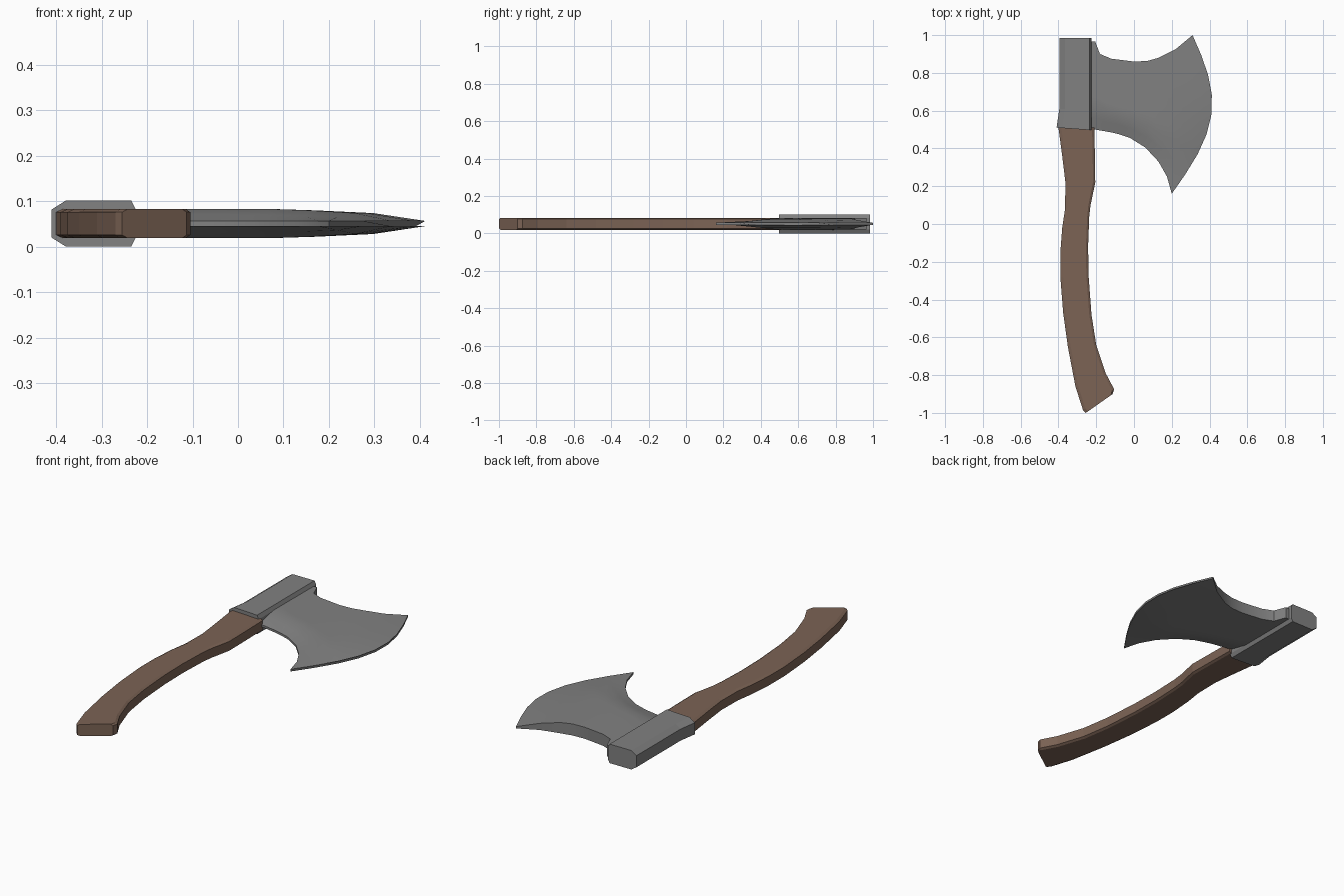
import bpy, bmesh, math
from mathutils import Vector

if "Cube" in bpy.data.objects:
    bpy.data.objects.remove(bpy.data.objects["Cube"])

ZC = 0.051  # mid-plane of the axe


def loft(name, rings, mat=None):
    """Skin a list of closed rings and cap both ends."""
    bm = bmesh.new()
    vs = [[bm.verts.new(p) for p in ring] for ring in rings]
    n = len(vs[0])
    for a, b in zip(vs, vs[1:]):
        for i in range(n):
            j = (i + 1) % n
            bm.faces.new((a[i], a[j], b[j], b[i]))
    bm.faces.new(vs[0])
    bm.faces.new(vs[-1])
    bmesh.ops.recalc_face_normals(bm, faces=bm.faces)
    me = bpy.data.meshes.new(name)
    bm.to_mesh(me)
    bm.free()
    ob = bpy.data.objects.new(name, me)
    bpy.context.collection.objects.link(ob)
    if mat:
        me.materials.append(mat)
    return ob


def section(left, right, half, cl, cr, cz):
    """Chamfered rectangle spanning left to right, +-half in z."""
    l, r = Vector((*left, ZC)), Vector((*right, ZC))
    d = (r - l).normalized()
    k = half - cz
    pts = [(l, 0, k), (l, cl, half), (r, -cr, half), (r, 0, k),
           (r, 0, -k), (r, -cr, -half), (l, cl, -half), (l, 0, -k)]
    return [p + d * s + Vector((0, 0, z)) for p, s, z in pts]


wood = bpy.data.materials.new("wood")
wood.diffuse_color = (0.20, 0.125, 0.09, 1)
wood.use_nodes = True
wood.node_tree.nodes["Principled BSDF"].inputs["Base Color"].default_value = wood.diffuse_color
steel = bpy.data.materials.new("steel")
steel.diffuse_color = (0.22, 0.22, 0.22, 1)
steel.use_nodes = True
steel.node_tree.nodes["Principled BSDF"].inputs["Base Color"].default_value = steel.diffuse_color

# Curved wooden handle: left and right outline points
outline = [
    ((-0.255, -1.0), (-0.113, -0.90)), ((-0.27, -0.985), (-0.105, -0.875)),
    ((-0.31, -0.86), (-0.15, -0.79)), ((-0.35, -0.65), (-0.20, -0.64)),
    ((-0.375, -0.47), (-0.225, -0.48)), ((-0.39, -0.28), (-0.24, -0.28)),
    ((-0.39, -0.15), (-0.243, -0.12)), ((-0.38, -0.02), (-0.237, 0.04)),
    ((-0.365, 0.08), (-0.23, 0.10)), ((-0.363, 0.22), (-0.205, 0.22)),
    ((-0.38, 0.36), (-0.207, 0.36)), ((-0.40, 0.51), (-0.21, 0.51)),
]
loft("handle", [section(l, r, 0.032, 0.015, 0.012, 0.007) for l, r in outline], wood)

# Metal socket, flared at its lower back corner
loft("socket", [
    section((-0.41, 0.51), (-0.225, 0.497), 0.051, 0.032, 0.01, 0.02),
    section((-0.395, 0.61), (-0.225, 0.61), 0.051, 0.03, 0.01, 0.02),
    section((-0.395, 0.985), (-0.225, 0.985), 0.051, 0.03, 0.01, 0.02),
], steel)

# Blade columns: top point, bottom point, bulge, half thickness top / middle
columns = [
    ((-0.24, 0.965), (-0.24, 0.50), 0, 0.031, 0.032),
    ((-0.205, 0.965), (-0.205, 0.50), 0, 0.031, 0.032),
    ((-0.18, 0.90), (-0.12, 0.485), 0, 0.031, 0.032),
    ((-0.12, 0.875), (-0.08, 0.475), 0, 0.031, 0.032),
    ((0.0, 0.86), (-0.02, 0.455), 0, 0.031, 0.032),
    ((0.07, 0.863), (0.06, 0.405), 0.01, 0.031, 0.032),
    ((0.13, 0.88), (0.13, 0.33), 0.04, 0.029, 0.029),
    ((0.22, 0.925), (0.175, 0.25), 0.10, 0.018, 0.023),
    ((0.31, 1.0), (0.20, 0.16), 0.155, 0.005, 0.006),
]
ROWS = 8
rings = []
for top, bot, bulge, ht, hm in columns:
    upper, lower = [], []
    for i in range(ROWS + 1):
        v = i / ROWS
        p = Vector(top).lerp(Vector(bot), v)
        p.x += bulge * math.sin(math.pi * v)
        h = ht + (hm - ht) * min(1, v * 2)
        if v > 0.75:  # lower bevel thins towards the bottom edge
            h += (min(h, 0.006) - h) * (v - 0.75) * 4
        upper.append((p.x, p.y, ZC + h))
        lower.append((p.x, p.y, ZC - h))
    rings.append(upper + lower[::-1])
blade = loft("blade", rings, steel)

# Soft shading across the blade cheeks, crisp rims
bpy.context.view_layer.objects.active = blade
blade.select_set(True)
bpy.ops.object.shade_smooth_by_angle(angle=math.radians(25))
